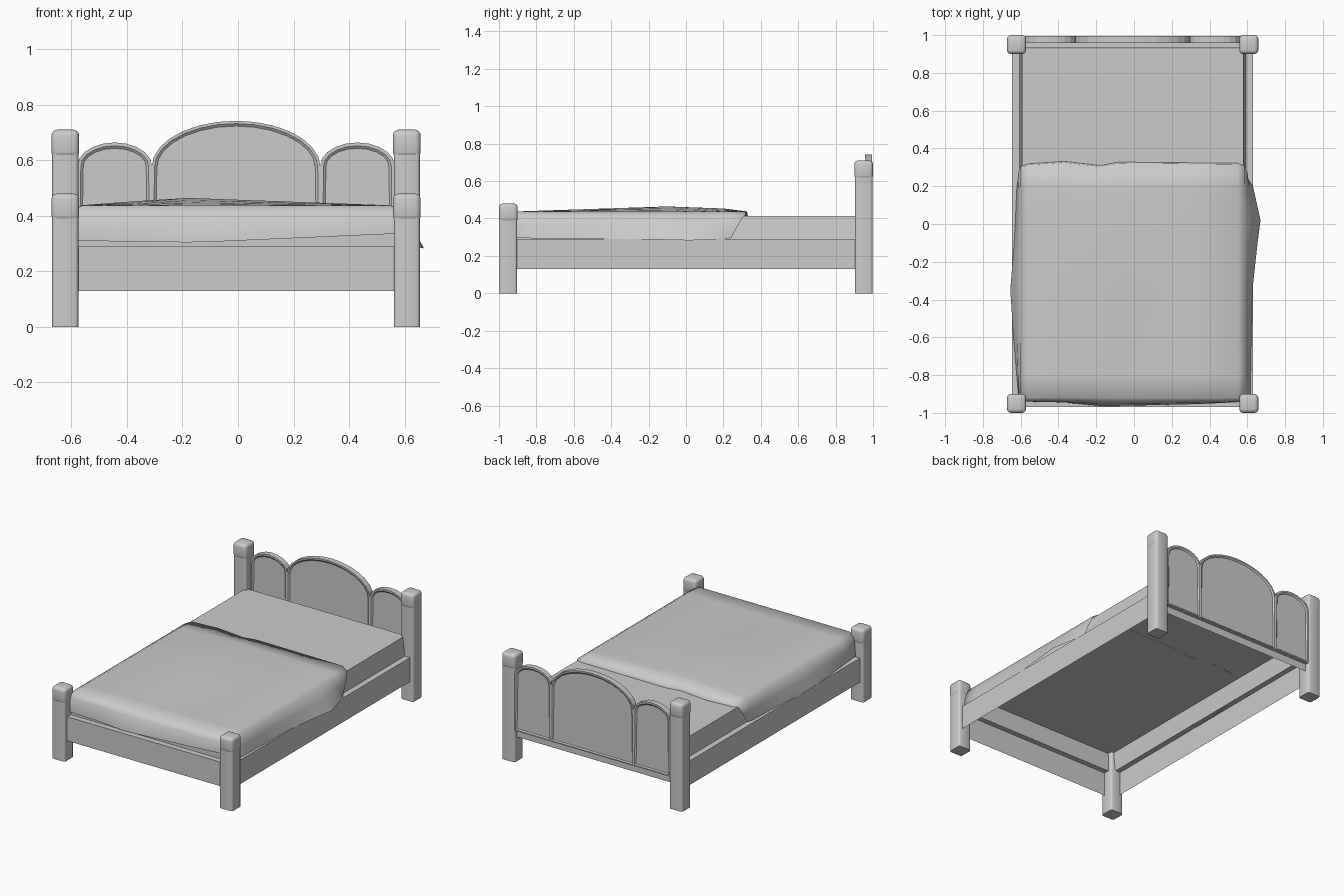
import bpy, bmesh, math
from mathutils import Vector

if "Cube" in bpy.data.objects:
    bpy.data.objects.remove(bpy.data.objects["Cube"])

CX = -0.007  # frame centre in x (the blanket bulges further on the right)


def finish(bm, name, smooth=None, drop=()):
    bmesh.ops.recalc_face_normals(bm, faces=bm.faces)
    # remove the sides that the frame leaves open
    gone = [f for f in bm.faces if any(f.normal.dot(Vector(d)) > 0.9 for d in drop)]
    if gone:
        bmesh.ops.delete(bm, geom=gone, context='FACES')
    me = bpy.data.meshes.new(name)
    bm.to_mesh(me)
    bm.free()
    ob = bpy.data.objects.new(name, me)
    bpy.context.collection.objects.link(ob)
    if smooth:
        bpy.ops.object.select_all(action='DESELECT')
        ob.select_set(True)
        bpy.context.view_layer.objects.active = ob
        bpy.ops.object.shade_smooth_by_angle(angle=math.radians(smooth))
    return ob


def box(name, x, y, z, bevel=0.0, segments=2, vertical_only=False, smooth=None,
        drop=(), taper=0.0):
    bm = bmesh.new()
    bmesh.ops.create_cube(bm, size=1)
    for v in bm.verts:
        top = v.co.z > 0
        for i, (a, b) in enumerate((x, y, z)):
            inset = math.copysign(taper, v.co[i]) if top and i == 0 else 0
            v.co[i] = (a + b) / 2 + v.co[i] * (b - a) - inset
    if bevel:
        edges = [e for e in bm.edges if not vertical_only
                 or abs(e.verts[0].co.z - e.verts[1].co.z) > 1e-4]
        bmesh.ops.bevel(bm, geom=edges, offset=bevel, segments=segments,
                        profile=0.5, affect='EDGES')
    return finish(bm, name, smooth, drop)


def lerp(table, t):
    for (a, va), (b, vb) in zip(table, table[1:]):
        if t <= b:
            return va + (vb - va) * max(0, t - a) / (b - a)
    return table[-1][1]


# Posts with rounded caps
for end, y, h in (("foot", -0.95, 0.39), ("head", 0.95, 0.62)):
    for side, s in (("left", -1), ("right", 1)):
        x = CX + s * 0.615
        box(f"{end}_post_{side}", (x - 0.047, x + 0.047), (y - 0.047, y + 0.047),
            (0, h + 0.01), 0.012, 2, True, 50)
        box(f"{end}_cap_{side}", (x - 0.05, x + 0.05), (y - 0.05, y + 0.05),
            (h - 0.01, h + 0.09), 0.02, 3, False, 60)

# Rails: an outer face and a top ledge, open underneath and inside
for side, s in (("left", -1), ("right", 1)):
    x = tuple(sorted((CX + s * 0.6, CX + s * 0.638)))
    box(f"side_rail_{side}", x, (-0.95, 0.95), (0.13, 0.29),
        drop=((-s, 0, 0), (0, 0, -1), (0, 1, 0), (0, -1, 0)))
for end, s, low in (("foot", -1, 0.13), ("head", 1, 0.16)):
    y = tuple(sorted((s * 0.932, s * 0.97)))
    box(f"{end}_rail", (CX - 0.6, CX + 0.6), y, (low, 0.29),
        drop=((0, -s, 0), (0, 0, -1), (1, 0, 0), (-1, 0, 0)))


# Headboard: three arched panels with a recessed field on both faces
def arch_panel(name, x, half, spring, rise, border, n):
    bm = bmesh.new()
    pts = [(x - half, 0.21), (x + half, 0.21)]
    for i in range(n + 1):
        a = math.pi * i / n
        pts.append((x + half * math.cos(a), spring + rise * math.sin(a)))
    face = bm.faces.new([bm.verts.new((px, 0.957, pz)) for px, pz in pts])
    ext = bmesh.ops.extrude_face_region(bm, geom=[face])
    bmesh.ops.translate(bm, vec=(0, 0.037, 0),
                        verts=[g for g in ext["geom"] if isinstance(g, bmesh.types.BMVert)])
    bmesh.ops.recalc_face_normals(bm, faces=bm.faces)
    big = [f for f in bm.faces if abs(f.normal.y) > 0.9]
    bmesh.ops.inset_individual(bm, faces=big, thickness=border, depth=0)
    bmesh.ops.inset_individual(bm, faces=big, thickness=0.009, depth=-0.007)
    finish(bm, name)


arch_panel("headboard_centre", CX, 0.304, 0.575, 0.167, 0.010, 14)
for side, s in (("left", -1), ("right", 1)):
    arch_panel(f"headboard_{side}", CX + s * 0.437, 0.134, 0.58, 0.084, 0.012, 10)

# Mattress: a shallow cover, open below, its long sides leaning in a little
box("mattress", (CX - 0.6, CX + 0.6), (-0.932, 0.93), (0.288, 0.412), smooth=30,
    drop=((0, 0, -1),), taper=0.014)

# Blanket: a draped sheet, domed on top, with uneven hanging edges
left_hem = [(-0.93, -0.61), (-0.6, -0.638), (-0.35, -0.655), (-0.1, -0.635), (0.3, -0.615)]
right_hem = [(-0.93, 0.615), (-0.3, 0.628), (0.02, 0.67), (0.2, 0.63), (0.3, 0.605)]
hem_z = [(-0.93, 0.295), (-0.2, 0.29), (0.0, 0.282), (0.3, 0.295)]
back_y = [(-0.6, 0.31), (-0.37, 0.326), (-0.18, 0.304), (-0.08, 0.322), (0.55, 0.316)]
front_z = [(-0.58, 0.31), (-0.15, 0.304), (0.58, 0.336)]
front_y = [(-0.58, -0.94), (-0.35, -0.945), (-0.17, -0.964), (0.3, -0.955), (0.58, -0.942)]
top_x = [-0.56, -0.37, -0.18, -0.08, 0.1, 0.33, 0.55]
rows = [-0.92, -0.8, -0.6, -0.35, -0.1, 0.02, 0.12, 0.2, 0.3]


def top_z(x, y):
    fx = lerp([(-0.58, 0), (-0.2, 1), (0.57, 0)], x)
    fy = lerp([(-0.92, 0), (-0.1, 1), (0.2, 0.6), (0.31, 0)], y)
    return 0.437 + 0.028 * fx * fy


def blanket_row(y):
    last = y == rows[-1]
    xl, xr, hz = lerp(left_hem, y), lerp(right_hem, y), lerp(hem_z, y)
    y_hem, y_mid = (0.235, 0.27) if last else (y, y)
    row = [(xl, y_hem, hz), (xl * 0.4 - 0.609 * 0.6, y_mid, 0.36), (-0.6, y, 0.418)]
    row += [(x, lerp(back_y, x) if last else y, top_z(x, y)) for x in top_x]
    row += [(0.587, y, 0.418), (xr * 0.4 + 0.596 * 0.6, y_mid, 0.36), (xr, y_hem, hz)]
    return row


grid = [blanket_row(y) for y in rows]
xs = [min(max(p[0], -0.585), 0.575) for p in grid[0]]
front_hem = [(x, lerp(front_y, x), lerp(front_z, x)) for x in xs]
front_mid = [(x, lerp(front_y, x) * 0.5 - 0.47, min(p[2], 0.405)) for x, p in zip(xs, grid[0])]
for r in (front_hem, front_mid):           # keep the corner folds inside the posts
    for i in (0, 1, -1, -2):
        r[i] = (r[i][0], -0.935, min(r[i][2], 0.34))
# the head-side edge drops onto the mattress
drop_edge = [(x, y + 0.006, z if i < 2 or i > 10 else 0.411)
             for i, (x, y, z) in enumerate(grid[-1])]
grid = [front_hem, front_mid] + grid + [drop_edge]

bm = bmesh.new()
vs = [[bm.verts.new(p) for p in r] for r in grid]
for a, b in zip(vs, vs[1:]):
    for i in range(len(a) - 1):
        bm.faces.new((a[i], a[i + 1], b[i + 1], b[i]))
finish(bm, "blanket", 100)
